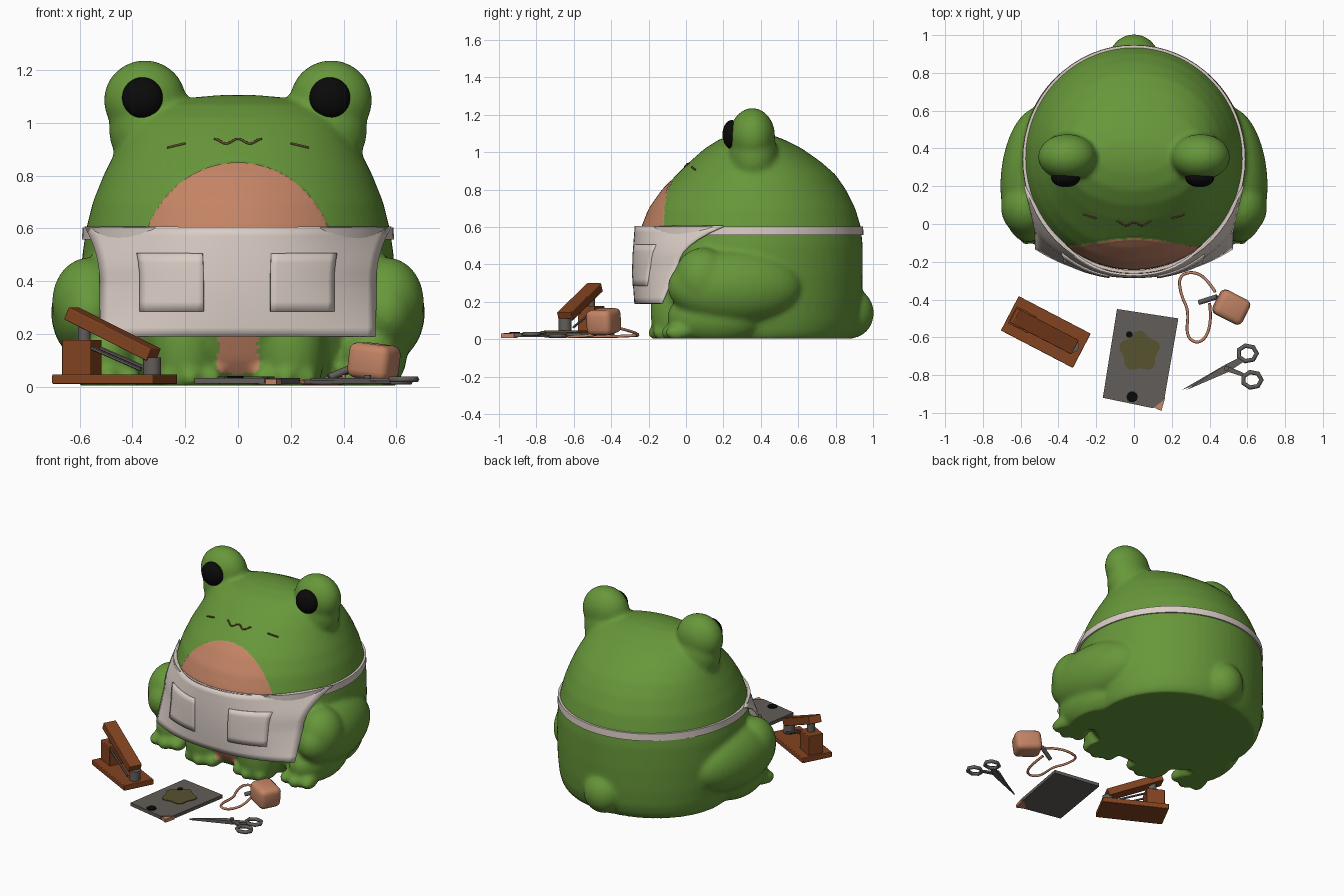
import bpy, bmesh, math
from mathutils import Vector, Matrix
from mathutils.bvhtree import BVHTree

if "Cube" in bpy.data.objects:
    bpy.data.objects.remove(bpy.data.objects["Cube"])

def mat(name, r, g, b):
    m = bpy.data.materials.new(name)
    m.diffuse_color = (r, g, b, 1)
    m.use_nodes = True
    m.node_tree.nodes["Principled BSDF"].inputs["Base Color"].default_value = m.diffuse_color
    return m

GREEN = mat("frog green", .135, .31, .042)
CLAY = mat("clay pink", .55, .23, .13)
LINEN = mat("linen", .70, .61, .56)
WOOD = mat("brown wood", .23, .056, .014)
GREY = mat("dark metal", .12, .11, .10)
BLACK = mat("black", .003, .003, .003)
OLIVE = mat("olive", .095, .085, .03)
BROWN = mat("mouth brown", .12, .07, .025)

def finish(name, bm, material, smooth=None):
    bmesh.ops.recalc_face_normals(bm, faces=bm.faces)
    me = bpy.data.meshes.new(name)
    bm.to_mesh(me)
    bm.free()
    ob = bpy.data.objects.new(name, me)
    bpy.context.collection.objects.link(ob)
    me.materials.append(material)
    if smooth:
        bpy.ops.object.select_all(action='DESELECT')
        bpy.context.view_layer.objects.active = ob
        ob.select_set(True)
        bpy.ops.object.shade_smooth_by_angle(angle=math.radians(smooth))
    return ob

def ball(bm, c, r, rot=0.0):
    m = Matrix.Translation(c) @ Matrix.Rotation(rot, 4, 'Z') @ Matrix.Diagonal((*r, 1))
    bmesh.ops.create_uvsphere(bm, u_segments=32, v_segments=20, radius=1, matrix=m)

def box(name, base, c, size, material, tilt=0.0, bevel=0.0):
    bm = bmesh.new()
    m = base @ Matrix.Translation(c) @ Matrix.Rotation(tilt, 4, 'Y') @ Matrix.Diagonal((*size, 1))
    bmesh.ops.create_cube(bm, size=1, matrix=m)
    if bevel:
        bmesh.ops.bevel(bm, geom=bm.edges[:], offset=bevel, segments=3, affect='EDGES', profile=.5)
    return finish(name, bm, material, 40 if bevel > .02 else None)

def rod(name, a, b, r, material, sides=10):
    a, b = Vector(a), Vector(b)
    bm = bmesh.new()
    m = Matrix.Translation((a + b) / 2) @ (b - a).to_track_quat('Z', 'Y').to_matrix().to_4x4()
    bmesh.ops.create_cone(bm, cap_ends=True, segments=sides, radius1=r, radius2=r, depth=(b - a).length, matrix=m)
    return finish(name, bm, material, 40)

def plate(name, pts, z0, z1, material):
    bm = bmesh.new()
    f = bm.faces.new([bm.verts.new((x, y, z0)) for x, y in pts])
    ext = bmesh.ops.extrude_face_region(bm, geom=[f])
    bmesh.ops.translate(bm, vec=(0, 0, z1 - z0), verts=[v for v in ext['geom'] if isinstance(v, bmesh.types.BMVert)])
    if f.is_valid is False or not any(all(abs(v.co.z - z0) < 1e-6 for v in g.verts) for g in bm.faces):
        bm.faces.new([v for v in bm.verts if abs(v.co.z - z0) < 1e-6])
    return finish(name, bm, material)

def tube(name, pts, r, material, cyclic=False, kind='POLY'):
    cu = bpy.data.curves.new(name, 'CURVE')
    cu.dimensions = '3D'
    cu.bevel_depth, cu.bevel_resolution, cu.use_fill_caps = r, 1, True
    sp = cu.splines.new(kind)
    sp.points.add(len(pts) - 1)
    for p, q in zip(sp.points, pts):
        p.co = (*q, 1)
    sp.use_cyclic_u = cyclic
    if kind == 'NURBS':
        sp.order_u, sp.use_endpoint_u = 3, True
    cu.materials.append(material)
    bpy.context.collection.objects.link(bpy.data.objects.new(name, cu))

# Frog: lofted body (z, front y, back y, half width) fused with eyes, legs, tail
PROFILE = [(.0, -.06, .88, .53), (.04, -.10, .91, .55), (.1, -.14, .93, .565), (.2, -.18, .94, .58),
           (.35, -.22, .945, .59), (.5, -.245, .945, .59), (.6, -.24, .935, .575), (.7, -.20, .905, .55),
           (.8, -.13, .855, .51), (.88, -.05, .80, .47), (.95, .02, .72, .43), (1.02, .10, .62, .38),
           (1.07, .18, .52, .29), (1.095, .26, .45, .18), (1.105, .32, .39, .07)]

def body_ring(z0, yf, yb, rx, grow=0.0, n=64):
    ry, cy = (yb - yf) / 2 + grow, (yb + yf) / 2
    return [((rx + grow) * math.cos(2 * math.pi * i / n), cy + ry * math.sin(2 * math.pi * i / n), z0) for i in range(n)]

bm = bmesh.new()
rings = [[bm.verts.new(p) for p in body_ring(*row)] for row in PROFILE]
for a, b in zip(rings, rings[1:]):
    for i in range(64):
        j = (i + 1) % 64
        bm.faces.new((a[i], a[j], b[j], b[i]))
bm.faces.new(rings[0][::-1])
bm.faces.new(rings[-1])
ball(bm, (0, .88, .14), (.13, .125, .135))
for s in (-1, 1):
    ball(bm, (s * .353, .355, 1.085), (.156, .122, .152))               # eye
    ball(bm, (s * .34, .36, .98), (.15, .13, .18))                      # eye stalk
    ball(bm, (s * .535, .26, .28), (.17, .36, .20), s * .10)            # thigh
    ball(bm, (s * .565, .09, .32), (.14, .155, .17))                    # knee
    ball(bm, (s * .50, .16, .12), (.14, .26, .15))                      # shin
    ball(bm, (s * .20, -.06, .15), (.13, .13, .24))                     # front leg
    for cx, cy, w in ((.18, -.09, .12), (.49, -.02, .12)):              # feet and toes
        ball(bm, (s * cx, cy, .04), (w, .09, .055))
        for k in (-1, 0, 1):
            ball(bm, (s * cx + k * .08, cy - .055 + .025 * abs(k), .035), (.043, .06, .042))
frog = finish("frog_body", bm, GREEN)
rm = frog.modifiers.new("fuse", 'REMESH')
rm.mode, rm.voxel_size = 'VOXEL', .015
sm = frog.modifiers.new("soften", 'SMOOTH')
sm.factor, sm.iterations = .5, 7
me = bpy.data.meshes.new_from_object(frog.evaluated_get(bpy.context.evaluated_depsgraph_get()))
frog.modifiers.clear()
frog.data = me
me.materials.clear()
me.materials.append(GREEN)
me.materials.append(CLAY)

# Belly patch: pull nearby vertices onto its rim, then colour the inside
def rim(x, z):
    return math.hypot(x / .37, (z - .45) / .4)

for v in me.vertices:
    v.co.z = max(v.co.z, .004)
    f = rim(v.co.x, v.co.z)
    if v.co.y < .1 and v.co.z > .55 and abs(f - 1) < .018:
        v.co.x, v.co.z = v.co.x / f, .45 + (v.co.z - .45) / f
for p in me.polygons:
    x, y, z = p.center
    p.material_index = int(rim(x, z) < 1 and y < .1 and not (z < .32 and abs(x) > .075))
    p.use_smooth = True
me.update()
tree = BVHTree.FromPolygons([v.co[:] for v in me.vertices], [p.vertices[:] for p in me.polygons])

# Pupils
for x in (-.362, .348):
    bm = bmesh.new()
    ball(bm, (x, .245, 1.095), (.077, .05, .077))
    finish("pupil", bm, BLACK, 60)

# Mouth squiggle and cheek marks, laid on the face
def on_face(x, z):
    hit = tree.ray_cast(Vector((x, -2, z)), Vector((0, 1, 0)))[0]
    return hit.x, hit.y - .001, hit.z

tube("mouth", [on_face(-.09 + .18 * i / 24, .93 + .009 * math.cos(i / 24 * 4 * math.pi)) for i in range(25)], .005, BROWN)
for s in (-1, 1):
    tube("cheek_mark", [on_face(s * (.2 + .017 * i), .922 - .004 * i) for i in range(5)], .005, BROWN)

# Apron panel: wraps the front, sides swept back towards the top
def apron_point(x_u, z, off=0.0):
    t = max(0, (z - .40) / .2)
    half = .52 + .055 * t * t
    edge = -.13 + .09 * min(1, (z - .19) / .21) + .23 * t * t
    front = -.27 - .01 * math.sin((z - .19) * 8)
    return (half * x_u, front - off + (edge - front) * abs(x_u) ** 2.4, z)

def cloth(name, u0, u1, z0, z1, off, thick, nu=32, nz=12):
    bm = bmesh.new()
    g = [[bm.verts.new(apron_point(u0 + (u1 - u0) * i / nu, z0 + (z1 - z0) * j / nz, off))
          for i in range(nu + 1)] for j in range(nz + 1)]
    for j in range(nz):
        for i in range(nu):
            bm.faces.new((g[j][i], g[j][i + 1], g[j + 1][i + 1], g[j + 1][i]))
    ob = finish(name, bm, LINEN, 40)
    so = ob.modifiers.new("thickness", 'SOLIDIFY')
    so.thickness, so.offset = thick, 0

cloth("apron_panel", -1, 1, .19, .605, 0, .012)
for u in (-.48, .465):
    cloth("apron_pocket", u - .23, u + .23, .285, .505, .008, .014, 10, 6)

# Apron band around the body
bm = bmesh.new()
loops = [[bm.verts.new(p) for p in body_ring(z, -.25, .935, .577, g)]
         for z, g in ((.557, .0), (.557, .014), (.603, .012), (.603, -.005))]
for k in range(4):
    a, b = loops[k], loops[(k + 1) % 4]
    for i in range(64):
        bm.faces.new((a[i], a[(i + 1) % 64], b[(i + 1) % 64], b[i]))
finish("apron_band", bm, LINEN, 40)

# Hinged wooden press
P = Matrix.Translation((-.467, -.572, 0)) @ Matrix.Rotation(math.radians(-27.5), 4, 'Z')
box("press_base", P, (0, 0, .029), (.43, .205, .036), WOOD, bevel=.004)
box("press_block", P, (-.14, 0, .11), (.12, .10, .135), WOOD, bevel=.004)
box("press_arm", P, (-.01, 0, .2), (.385, .085, .05), WOOD, tilt=.42, bevel=.004)
rod("press_hinge", P @ Vector((-.13, 0, .16)), P @ Vector((-.13, 0, .235)), .025, GREY)
rod("press_cup", P @ Vector((.16, 0, .045)), P @ Vector((.16, 0, .11)), .035, GREY, 14)
for y in (-.035, .035):
    rod("press_rod", P @ Vector((-.09, y, .15)), P @ Vector((.13, y, .065)), .007, GREY, 6)

# Board with stain and blots, pink corner
plate("board", [(-.09, -.45), (-.165, -.92), (.10, -.975), (.16, -.93), (.235, -.50)], .012, .034, GREY)
plate("pink_corner", [(.08, -.96), (.145, -.99), (.165, -.92), (.15, -.90)], .008, .03, CLAY)
plate("stain", [(.03 + (.1 + .012 * math.sin(5 * a)) * math.cos(a), -.675 + (.1 + .012 * math.sin(5 * a)) * math.sin(a))
                for a in [i * math.pi / 16 for i in range(32)]], .034, .039, OLIVE)
for x, y, r in ((-.025, -.585, .018), (-.01, -.915, .03)):
    plate("blot", [(x + r * math.cos(i * math.pi / 5), y + r * math.sin(i * math.pi / 5)) for i in range(10)], .034, .04, BLACK)

# Clay pouch with strap
Q = Matrix.Translation((.515, -.44, 0)) @ Matrix.Rotation(math.radians(-27), 4, 'Z')
box("pouch", Q, (0, 0, .095), (.17, .145, .135), CLAY, tilt=.12, bevel=.032)
rod("pouch_peg", (.345, -.415, .035), (.44, -.385, .075), .014, GREY)
tube("strap", [(.43, -.36, .06), (.38, -.28, .04), (.30, -.25, .02), (.235, -.28, .02), (.25, -.38, .015), (.29, -.46, .015),
               (.275, -.59, .015), (.33, -.635, .015), (.385, -.60, .015), (.41, -.5, .02), (.40, -.42, .04)],
     .008, CLAY, kind='NURBS')

# Scissors
PIV = (.49, -.765)
for z, tip, grip, ring in ((.018, (.25, -.88), (.575, -.715), (.60, -.685)), (.028, (.275, -.88), (.585, -.80), (.625, -.825))):
    d = (Vector(PIV) - Vector(tip)).normalized()
    n = Vector((-d.y, d.x)) * .021
    pts = [Vector(tip), Vector(PIV) - n, Vector(grip) - n * .7, Vector(grip) + n * .7, Vector(PIV) + n]
    plate("scissor_blade", pts, z - .006, z + .006, GREY)
    tube("scissor_handle", [(ring[0] + .05 * math.cos(i * math.pi / 3.5), ring[1] + .042 * math.sin(i * math.pi / 3.5), z)
                            for i in range(7)], .012, GREY, True)
rod("scissor_pivot", (*PIV, .012), (*PIV, .045), .014, GREY)
